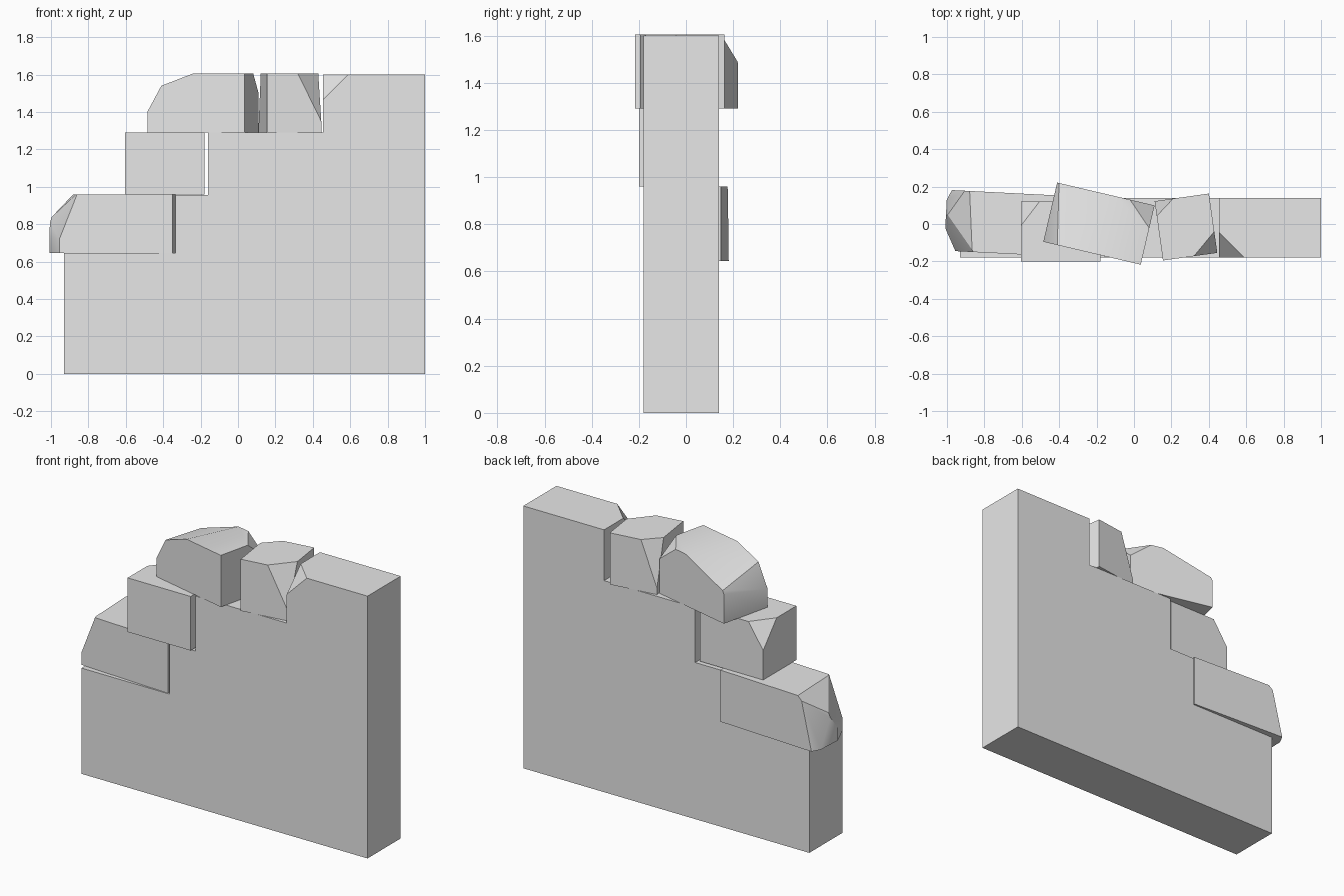
import bpy, bmesh
from math import radians
from mathutils import Vector, Matrix

if "Cube" in bpy.data.objects:
    bpy.data.objects.remove(bpy.data.objects["Cube"])

# Single stone colour
stone = bpy.data.materials.new("stone grey")
stone.use_nodes = True
grey = (0.8, 0.8, 0.8, 1)
stone.diffuse_color = grey
stone.node_tree.nodes["Principled BSDF"].inputs["Base Color"].default_value = grey


def finish(name, bm, smooth_angle):
    bmesh.ops.recalc_face_normals(bm, faces=bm.faces)
    mesh = bpy.data.meshes.new(name)
    bm.to_mesh(mesh)
    bm.free()
    mesh.materials.append(stone)
    ob = bpy.data.objects.new(name, mesh)
    bpy.context.collection.objects.link(ob)
    bpy.ops.object.select_all(action='DESELECT')
    ob.select_set(True)
    bpy.context.view_layer.objects.active = ob
    bpy.ops.object.shade_smooth_by_angle(angle=radians(smooth_angle))
    return ob


def chip(bm, points, middle):
    """Slice off everything beyond the plane through three points."""
    a, b, c = (Vector(p) for p in points)
    normal = (b - a).cross(c - a).normalized()
    if normal.dot(middle - a) > 0:
        normal.negate()
    cut = bmesh.ops.bisect_plane(bm, geom=bm.verts[:] + bm.edges[:] + bm.faces[:],
                                 plane_co=a, plane_no=normal, clear_outer=True)
    edges = [e for e in cut["geom_cut"] if isinstance(e, bmesh.types.BMEdge)]
    bmesh.ops.holes_fill(bm, edges=edges)


def brick(name, corner, size, turn, chips):
    """Box from its front corner, chipped in its own axes, then turned about z."""
    bm = bmesh.new()
    bmesh.ops.create_cube(bm, size=1)
    size = Vector(size)
    bmesh.ops.translate(bm, verts=bm.verts, vec=(0.5, 0.5, 0.5))
    bmesh.ops.scale(bm, verts=bm.verts, vec=size)
    for points in chips:
        chip(bm, points, size * 0.5)
    bm.transform(Matrix.Translation(corner) @ Matrix.Rotation(radians(turn), 4, 'Z'))
    return finish(name, bm, 30)


# Stepped wall with one broken corner
profile = [(-0.93, 0), (1, 0), (1, 1.6), (0.455, 1.6), (0.455, 1.29), (-0.16, 1.29),
           (-0.16, 0.955), (-0.335, 0.955), (-0.335, 0.645), (-0.93, 0.645)]
bm = bmesh.new()
front = bm.faces.new([bm.verts.new((x, -0.18, z)) for x, z in profile])
back = bmesh.ops.extrude_face_region(bm, geom=[front])["geom"]
bmesh.ops.translate(bm, vec=(0, 0.32, 0),
                    verts=[v for v in back if isinstance(v, bmesh.types.BMVert)])
broken = min(bm.verts, key=lambda v: (v.co - Vector((0.455, -0.18, 1.6))).length)
bmesh.ops.bevel(bm, geom=[broken], offset=0.135, segments=1, affect='VERTICES')
finish("wall", bm, 15)

# Loose bricks on the steps
brick("lower_brick", (-1.015, -0.142, 0.645), (0.665, 0.325, 0.315), -2.9, [
    [(0.06, 0, 0), (0.06, 0, 0.1), (0, 0.12, 0)],
    [(0.15, 0, 0.315), (0.12, 0.325, 0.315), (0, 0.2, 0.185)],
    [(0.155, 0, 0.315), (0.06, 0, 0.075), (0.03, 0.16, 0.205)],
    [(0.025, 0.325, 0), (0.1, 0.325, 0.315), (0, 0.22, 0.1)]])
brick("middle_brick", (-0.605, -0.2, 0.96), (0.425, 0.32, 0.33), 0, [
    [(0, 0.19, 0.33), (0.1, 0.32, 0.33), (0, 0.32, 0.18)]])
brick("upper_brick", (-0.485, -0.095, 1.29), (0.535, 0.325, 0.315), -13.2, [
    [(0, 0, 0.11), (0, 0.325, 0.18), (0.077, 0, 0.25)],
    [(0.077, 0, 0.25), (0.25, 0, 0.315), (0.32, 0.325, 0.315)],
    [(0.4, 0.325, 0.315), (0.535, 0.2, 0.315), (0.535, 0.325, 0.21)]])
brick("end_brick", (0.155, -0.195, 1.29), (0.293, 0.32, 0.315), 8, [
    [(0.167, 0, 0.315), (0.293, 0.115, 0.315), (0.293, 0, 0.06)],
    [(0.1, 0.32, 0.315), (0, 0.24, 0.315), (0, 0.32, 0.04)]])
